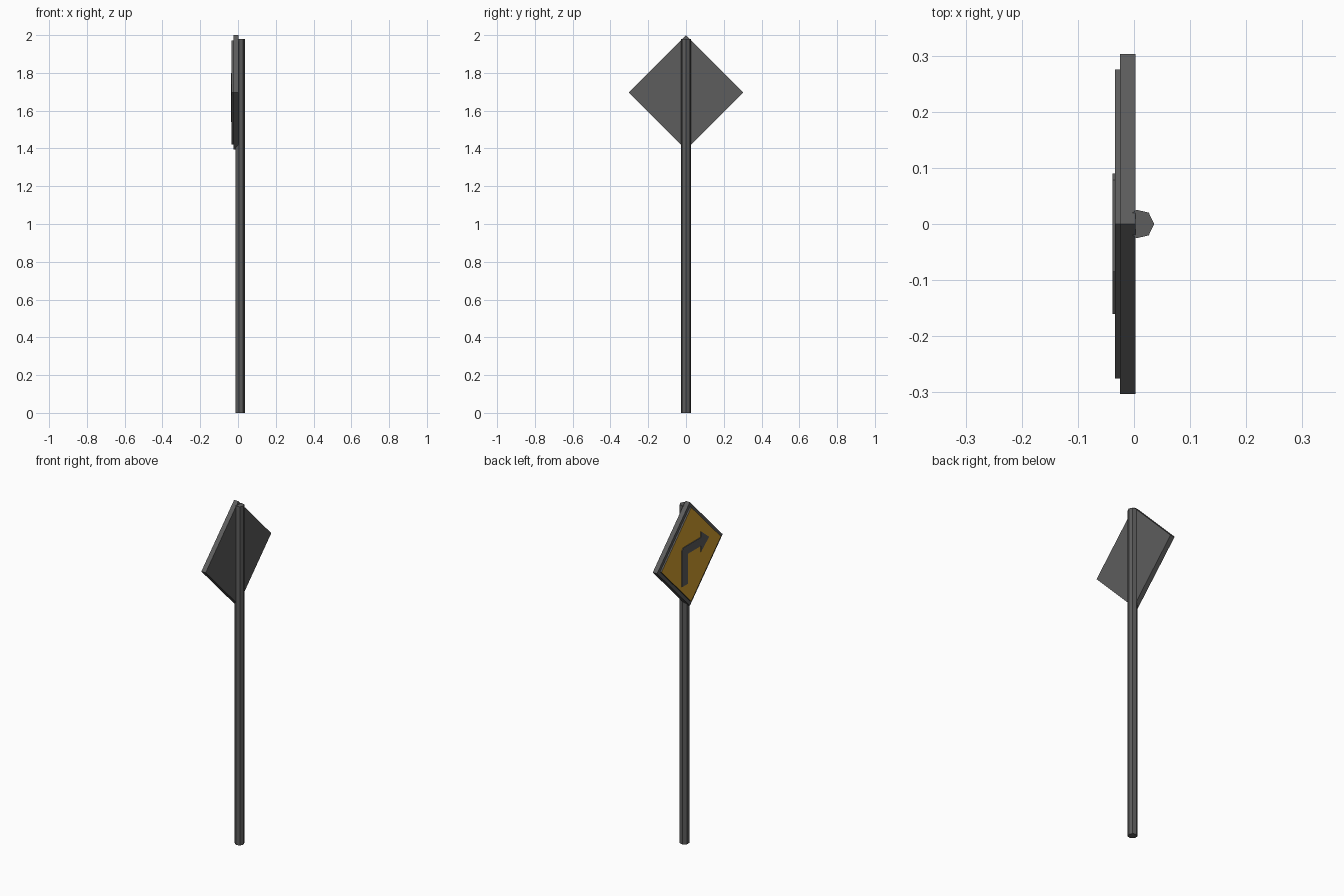
import bpy, bmesh, math

if "Cube" in bpy.data.objects:
    bpy.data.objects.remove(bpy.data.objects["Cube"])


def material(name, rgb):
    m = bpy.data.materials.new(name)
    m.diffuse_color = (*rgb, 1)
    m.use_nodes = True
    m.node_tree.nodes["Principled BSDF"].inputs["Base Color"].default_value = m.diffuse_color
    return m


GREY = material("dark grey metal", (0.11, 0.11, 0.11))
YELLOW = material("sign yellow", (0.68, 0.36, 0.03))


def prism(name, start, direction, mats, front_mat=0):
    """Extrude a flat outline of 3D points along direction; the start cap gets front_mat."""
    bm = bmesh.new()
    cap = bm.faces.new([bm.verts.new(p) for p in start])
    made = bmesh.ops.extrude_face_region(bm, geom=[cap], use_keep_orig=True)["geom"]
    bmesh.ops.translate(bm, vec=direction,
                        verts=[g for g in made if isinstance(g, bmesh.types.BMVert)])
    cap.material_index = front_mat
    for g in made:
        if isinstance(g, bmesh.types.BMFace):
            g.material_index = 0
    bmesh.ops.recalc_face_normals(bm, faces=bm.faces)
    me = bpy.data.meshes.new(name)
    bm.to_mesh(me)
    bm.free()
    for m in mats:
        me.materials.append(m)
    ob = bpy.data.objects.new(name, me)
    bpy.context.collection.objects.link(ob)
    return ob


def diamond(x, r, zc=1.697):
    return [(x, r, zc), (x, 0, zc + r), (x, -r, zc), (x, 0, zc - r)]


# Seven-sided pole
R, CX = 0.026, 0.01
ring = [(CX + R * math.cos(2 * math.pi * i / 7), R * math.sin(2 * math.pi * i / 7), 0)
        for i in range(7)]
prism("pole", ring, (0, 0, 1.98), [GREY])

# Diamond backing board
prism("sign_board", diamond(-0.025, 0.303), (0.028, 0, 0), [GREY])

# Raised panel: yellow front, grey edges
prism("sign_panel", diamond(-0.034, 0.275), (0.009, 0, 0), [GREY, YELLOW], 1)

# Bent arrow plate
outline = [(0.09, 1.54), (0.09, 1.75), (0.078, 1.765), (-0.085, 1.765), (-0.085, 1.80),
           (-0.16, 1.74), (-0.085, 1.68), (-0.085, 1.715), (0.038, 1.715), (0.038, 1.54)]
prism("arrow", [(-0.038, y, z) for y, z in outline], (0.004, 0, 0), [GREY])
